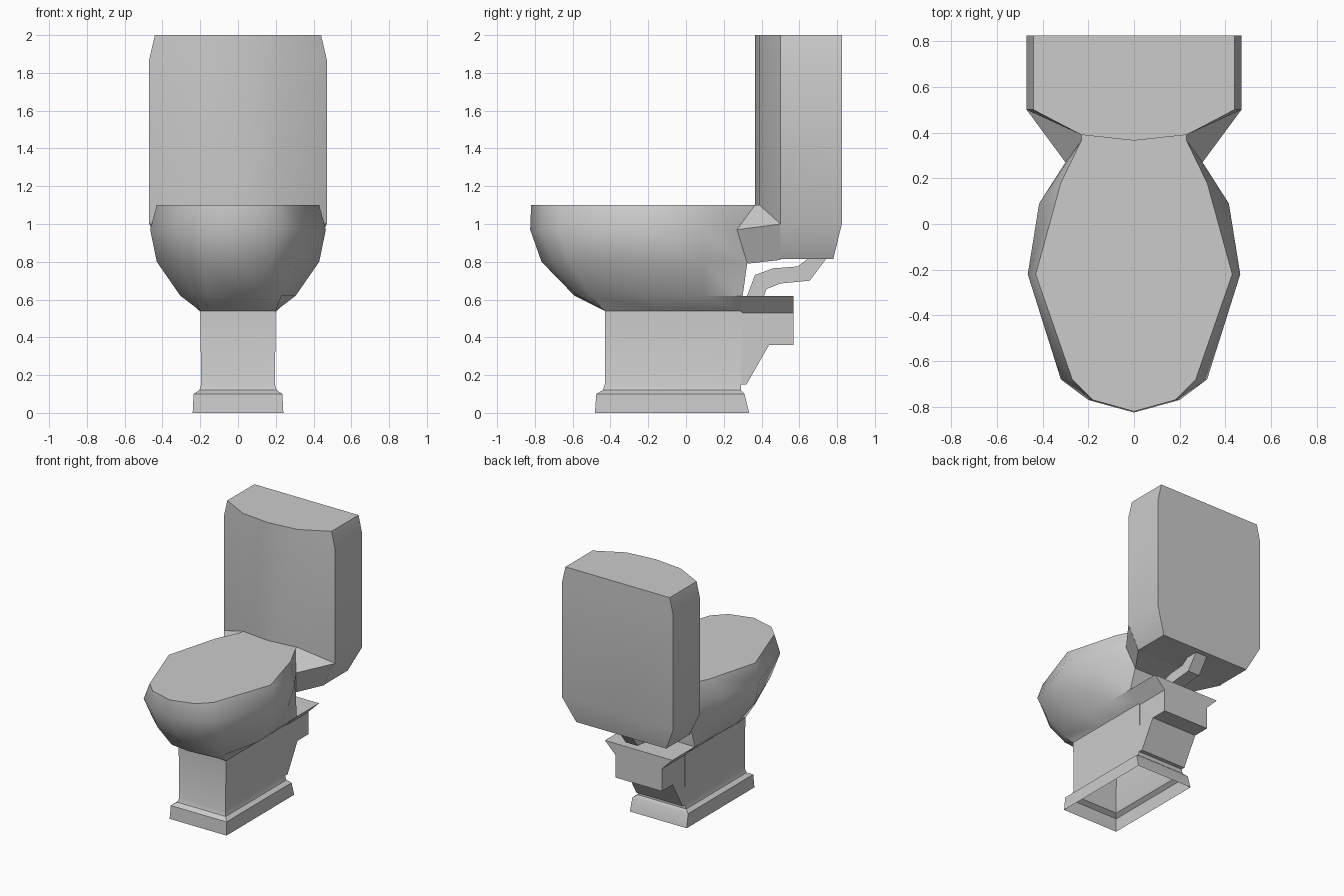
import bpy, bmesh, math

if "Cube" in bpy.data.objects:
    bpy.data.objects.remove(bpy.data.objects["Cube"])


def finish(name, bm):
    bmesh.ops.recalc_face_normals(bm, faces=bm.faces)
    me = bpy.data.meshes.new(name)
    bm.to_mesh(me)
    bm.free()
    ob = bpy.data.objects.new(name, me)
    bpy.context.collection.objects.link(ob)
    bpy.context.view_layer.objects.active = ob
    for o in bpy.context.selected_objects:
        o.select_set(False)
    ob.select_set(True)
    bpy.ops.object.shade_smooth_by_angle(angle=math.radians(33))
    return ob


def loft(name, halves, caps=()):
    """Skin half outlines (right side), mirrored into closed rings."""
    bm = bmesh.new()
    rings = []
    for half in halves:
        full = half + [(-x, y, z) for x, y, z in reversed(half) if x > 0]
        rings.append([bm.verts.new(p) for p in full])
    n = len(rings[0])
    for a, b in zip(rings, rings[1:]):
        for i in range(n):
            j = (i + 1) % n
            bm.faces.new((a[i], a[j], b[j], b[i]))
    for c in caps:
        bm.faces.new(rings[c])
    return finish(name, bm)


def level(z, *pts):
    return [(x, y, z) for x, y in pts]


def box_level(z, w, y0, y1):
    return level(z, (0, y0), (w * .6, y0), (w, y0), (w, -.1), (w, .09), (w, y1))


def extrude_profile(name, pts, w):
    """Side profile in y,z extruded to half width w."""
    bm = bmesh.new()
    a = [bm.verts.new((-w, y, z)) for y, z in pts]
    b = [bm.verts.new((w, y, z)) for y, z in pts]
    bm.faces.new(a)
    bm.faces.new(b)
    for i in range(len(pts)):
        j = (i + 1) % len(pts)
        bm.faces.new((a[i], a[j], b[j], b[i]))
    return finish(name, bm)


# Bowl with closed lid, running down into the pedestal and open foot
loft("bowl_and_pedestal", [
    level(1.10, (0, -.82), (.18, -.77), (.27, -.68), (.43, -.22), (.32, .18), (.23, .365)),
    level(.97, (0, -.825), (.20, -.77), (.32, -.68), (.465, -.22), (.415, .09), (.30, .27)),
    level(.80, (0, -.765), (.18, -.71), (.28, -.62), (.43, -.22), (.36, .09), (.26, .325)),
    level(.62, (0, -.59), (.16, -.57), (.23, -.50), (.305, -.18), (.29, .09), (.285, .30)),
    box_level(.54, .20, -.43, .30),
    box_level(.15, .195, -.43, .29),
    box_level(.12, .205, -.44, .29),
    box_level(.10, .235, -.475, .31),
    box_level(0, .24, -.482, .335),
], caps=(0,))

# Flared neck between bowl and tank
loft("tank_neck", [
    [(0, .325, .79), (.26, .325, .79), (.30, .27, .97), (.23, .36, 1.1), (0, .36, 1.1)],
    [(0, .5, .81), (.38, .5, .81), (.47, .5, 1.0), (.23, .39, 1.1), (0, .37, 1.1)],
])


# Tank with a bowed front
def tank_level(z, w, back, front=.365):
    return level(z, (0, back), (w, back), (w, .5), (.23, front + .025), (0, front))


loft("tank", [
    tank_level(2.0, .44, .825),
    tank_level(1.87, .47, .825),
    tank_level(1.0, .47, .825),
    tank_level(.815, .38, .78, .38),
], caps=(0, -1))

# Rear outlet block and its flared shelf
extrude_profile("rear_block", [(.29, .15), (.32, .15), (.44, .36), (.57, .36),
                               (.57, .53), (.29, .53)], .195)
loft("rear_shelf", [
    level(.62, (.285, .57), (.285, .29)),
    level(.53, (.195, .57), (.195, .29)),
], caps=(0,))

# Water pipe from shelf to tank
extrude_profile("water_pipe", [
    (.32, .61), (.365, .73), (.46, .765), (.59, .775), (.65, .82),
    (.745, .82), (.655, .70), (.50, .685), (.425, .655), (.41, .61)], .05)
